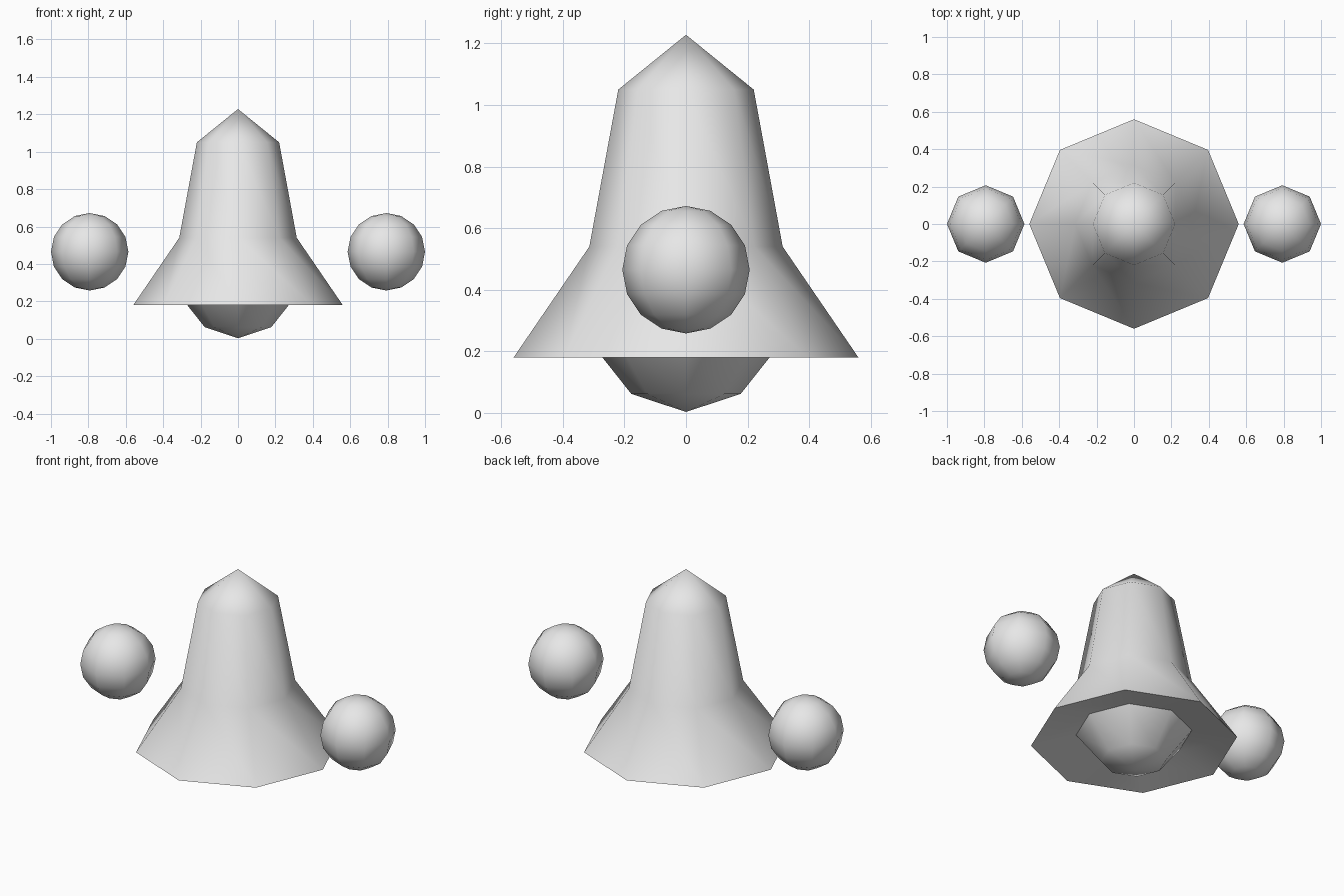
import bpy, bmesh, math

if "Cube" in bpy.data.objects:
    bpy.data.objects.remove(bpy.data.objects["Cube"])

SIDES = 8

grey = bpy.data.materials.new("plain_grey")
grey.diffuse_color = (0.8, 0.8, 0.8, 1.0)
grey.use_nodes = True
grey.node_tree.nodes["Principled BSDF"].inputs["Base Color"].default_value = grey.diffuse_color


def finish(obj, name):
    """Name, colour and smooth one part."""
    obj.name = name
    obj.data.materials.append(grey)
    bpy.ops.object.select_all(action='DESELECT')
    obj.select_set(True)
    bpy.context.view_layer.objects.active = obj
    bpy.ops.object.shade_smooth_by_angle(angle=math.radians(60))


def lathe(name, profile):
    """Turn an (r, z) profile around the z axis; r = 0 makes a pole."""
    bm = bmesh.new()
    rings = []
    for r, z in profile:
        if r == 0:
            rings.append([bm.verts.new((0, 0, z))] * SIDES)
        else:
            rings.append([bm.verts.new((r * math.cos(math.tau * i / SIDES),
                                        r * math.sin(math.tau * i / SIDES), z))
                          for i in range(SIDES)])
    for a, b in zip(rings, rings[1:]):
        for i in range(SIDES):
            j = (i + 1) % SIDES
            bm.faces.new(dict.fromkeys((a[i], b[i], b[j], a[j])))
    bmesh.ops.recalc_face_normals(bm, faces=bm.faces)
    mesh = bpy.data.meshes.new(name)
    bm.to_mesh(mesh)
    bm.free()
    obj = bpy.data.objects.new(name, mesh)
    bpy.context.collection.objects.link(obj)
    finish(obj, name)


# Flared bell: peak, shoulder, waist, rim, recessed underside, rounded clapper
lathe("bell", [(0, 1.228), (0.22, 1.05), (0.314, 0.54), (0.56, 0.18),
               (0.315, 0.235), (0.178, 0.062), (0, 0.003)])

# Floating ball on each side
for side, label in ((-1, "left"), (1, "right")):
    bpy.ops.mesh.primitive_uv_sphere_add(segments=SIDES, ring_count=8, radius=0.207,
                                         location=(side * 0.793, 0, 0.465))
    finish(bpy.context.object, label + "_ball")
